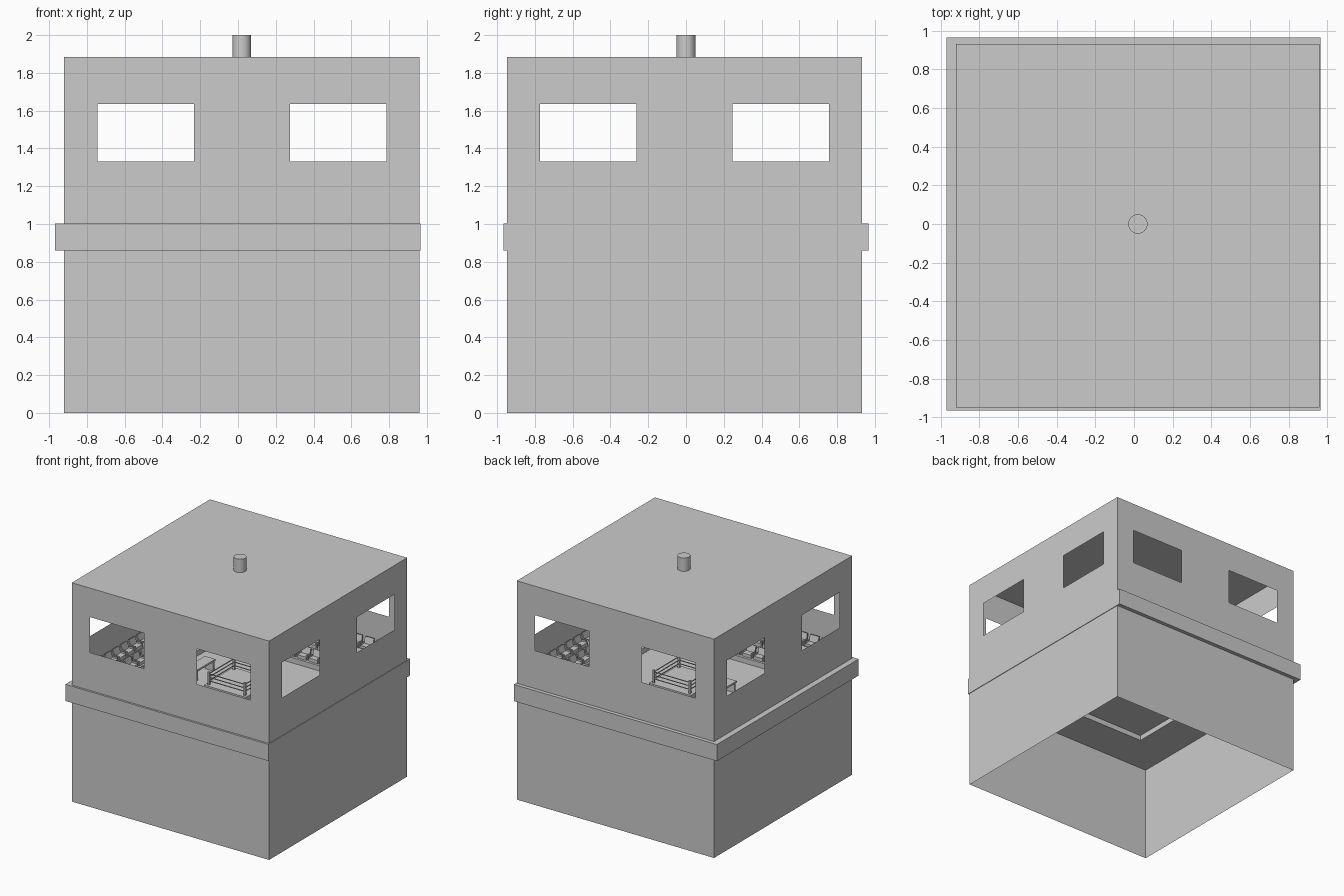
import bpy, bmesh, math
from mathutils import Matrix, Vector

if "Cube" in bpy.data.objects:
    bpy.data.objects.remove(bpy.data.objects["Cube"])

CX, CY, H = 0.02, -0.008, 0.94      # building centre and half width
TOP = 1.885


def finish(name, bm):
    me = bpy.data.meshes.new(name)
    bm.to_mesh(me)
    bm.free()
    ob = bpy.data.objects.new(name, me)
    bpy.context.collection.objects.link(ob)
    return ob


def box(bm, lo, hi, mat=Matrix()):
    lo, hi = Vector(lo), Vector(hi)
    size = hi - lo
    m = mat @ Matrix.Translation((lo + hi) / 2) @ Matrix.Diagonal((*size, 1))
    bmesh.ops.create_cube(bm, size=1, matrix=m)


def frame(bm, outer, inner, z0, z1):
    """Rectangular ring; outer and inner are (x0, y0, x1, y1)."""
    loops = []
    for (x0, y0, x1, y1), z in ((outer, z0), (outer, z1), (inner, z1), (inner, z0)):
        loops.append([bm.verts.new(p) for p in
                      ((x0, y0, z), (x1, y0, z), (x1, y1, z), (x0, y1, z))])
    for k in range(4):
        a, b = loops[k], loops[(k + 1) % 4]
        for i in range(4):
            j = (i + 1) % 4
            bm.faces.new((a[i], a[j], b[j], b[i]))


def square(h):
    return (CX - h, CY - h, CX + h, CY + h)


SIDES = [Matrix.Translation((CX, CY, 0)) @ Matrix.Rotation(i * math.pi / 2, 4, 'Z')
         for i in range(4)]

# Thin outer walls, two window openings per side
bm = bmesh.new()
us = [-H, -0.765, -0.254, 0.254, 0.765, H]
zs = [0, 1.33, 1.635, TOP]
for m in SIDES:
    for i in range(5):
        for k in range(3):
            if k == 1 and i in (1, 3):
                continue
            pts = [(us[i], zs[k]), (us[i + 1], zs[k]), (us[i + 1], zs[k + 1]), (us[i], zs[k + 1])]
            bm.faces.new([bm.verts.new(m @ Vector((u, -H, z))) for u, z in pts])
bmesh.ops.remove_doubles(bm, verts=bm.verts, dist=1e-4)
bmesh.ops.dissolve_limit(bm, angle_limit=0.01, verts=bm.verts, edges=bm.edges)
finish("outer_walls", bm)

# Flat roof
bm = bmesh.new()
x0, y0, x1, y1 = square(H)
bm.faces.new([bm.verts.new(p) for p in ((x0, y0, TOP), (x1, y0, TOP), (x1, y1, TOP), (x0, y1, TOP))])
finish("roof", bm)

# Roof vent
bpy.ops.mesh.primitive_cylinder_add(vertices=32, radius=0.05, depth=2 - TOP,
                                    location=(CX, 0, (2 + TOP) / 2))
bpy.context.object.name = "roof_vent"
bpy.ops.object.shade_smooth_by_angle()

# Band around the outside
bm = bmesh.new()
frame(bm, (-0.97, -0.965, 0.965, 0.965), square(H), 0.86, 1.003)
finish("outer_band", bm)

# Stepped stands around the hall
radii = [0.59, 0.71, 0.82, H - 0.002]
tops = [0.93, 0.985, 1.04]
bm = bmesh.new()
for i in range(3):
    frame(bm, square(radii[i + 1]), square(radii[i]), 0.83, tops[i])
finish("stands", bm)

# Rows of seats facing the ring
bm = bmesh.new()
for m in SIDES:
    for i in range(3):
        n = int(2 * radii[i] / 0.11)
        for k in range(n):
            u = (k - (n - 1) / 2) * 0.11
            s = m @ Matrix.Translation((u, -radii[i], tops[i]))
            box(bm, (-0.042, -0.075, 0), (0.042, -0.02, 0.028), s)
            tilt = s @ Matrix.Translation((0, -0.07, 0.02)) @ Matrix.Rotation(0.25, 4, 'X')
            box(bm, (-0.042, -0.012, 0), (0.042, 0, 0.065), tilt)
            for x in (-0.048, 0.04):
                box(bm, (x, -0.075, 0), (x + 0.008, -0.025, 0.042), s)
finish("seats", bm)

# Hall floor and ring platform
bm = bmesh.new()
x0, y0, x1, y1 = square(0.59)
box(bm, (x0, y0, 0.875), (x1, y1, 0.885))
finish("hall_floor", bm)
bm = bmesh.new()
x0, y0, x1, y1 = square(0.2)
box(bm, (x0, y0, 0.885), (x1, y1, 0.92))
finish("ring_platform", bm)

# Corner posts and ropes
posts, ropes = bmesh.new(), bmesh.new()
for m in SIDES:
    box(posts, (-0.18, -0.18, 0.92), (-0.164, -0.164, 1.03), m)
    for z in (0.95, 0.98, 1.01):
        box(ropes, (-0.166, -0.175, z), (0.166, -0.169, z + 0.006), m)
finish("ring_posts", posts)
finish("ring_ropes", ropes)

# Ringside table
bm = bmesh.new()
box(bm, (-0.40, -0.12, 0.97), (-0.30, 0.12, 0.985))
for y in (-0.12, 0.105):
    box(bm, (-0.39, y, 0.885), (-0.31, y + 0.015, 0.97))
finish("ringside_table", bm)
